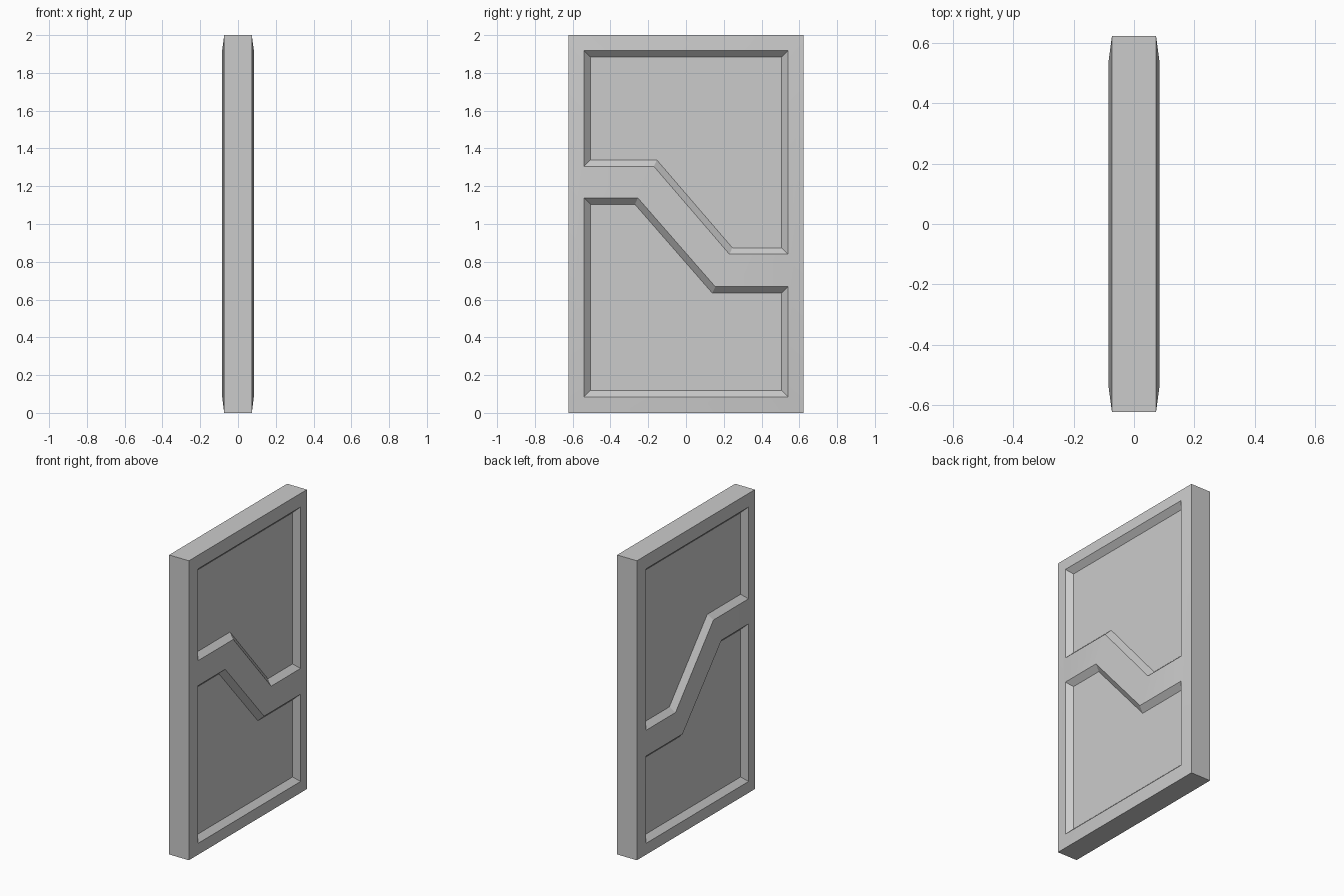
import bpy, bmesh, math

cube = bpy.data.objects.get("Cube")
if cube:
    bpy.data.objects.remove(cube, do_unlink=True)

HALF_W, HEIGHT = 0.6225, 2.0
EDGE_X, RIM_X = 0.073, 0.084      # half thickness at the border and at the panel rims
RECESS, SLOPE = 0.035, 0.034      # panel depth and width of the sloped moulding

grey = bpy.data.materials.new("door_grey")
grey.use_nodes = True
colour = (0.6, 0.6, 0.6, 1)
grey.diffuse_color = colour
grey.node_tree.nodes["Principled BSDF"].inputs["Base Color"].default_value = colour

bm = bmesh.new()


def points(x, outline):
    return [bm.verts.new((x, y, z)) for y, z in outline]


# Outlines as (y, z), counter-clockwise seen from +x
border = [(-HALF_W, 0), (HALF_W, 0), (HALF_W, HEIGHT), (-HALF_W, HEIGHT)]
back = points(0, border)
edge = points(EDGE_X, border)
lower = points(RIM_X, [(-.54, .085), (.54, .085), (.54, .668),
                       (.155, .668), (-.255, 1.138), (-.54, 1.138)])
upper = points(RIM_X, [(-.54, 1.305), (-.17, 1.305), (.23, .84),
                       (.54, .84), (.54, 1.918), (-.54, 1.918)])

# Slab sides
for i in range(4):
    j = (i + 1) % 4
    bm.faces.new((back[i], back[j], edge[j], edge[i]))

# Raised frame sloping up from the border, and the stepped cross band
bm.faces.new((edge[0], edge[1], lower[1], lower[0]))
bm.faces.new((edge[2], edge[3], upper[5], upper[4]))
bm.faces.new((edge[1], edge[2], upper[4], upper[3], lower[2], lower[1]))
bm.faces.new((edge[3], edge[0], lower[0], lower[5], upper[0], upper[5]))
for i in range(3):
    bm.faces.new((lower[5 - i], lower[4 - i], upper[i + 1], upper[i]))

# Recessed panels with sloped mouldings
panels = [bm.faces.new(lower), bm.faces.new(upper)]
bm.normal_update()
bmesh.ops.inset_individual(bm, faces=panels, thickness=SLOPE, use_even_offset=True)
for face in panels:
    for v in face.verts:
        v.co.x = RIM_X - RECESS

mesh = bpy.data.meshes.new("door_panel")
bm.to_mesh(mesh)
bm.free()
mesh.materials.append(grey)
door = bpy.data.objects.new("door_panel", mesh)
bpy.context.collection.objects.link(door)

# Both faces of the door match
mirror = door.modifiers.new("both_faces", 'MIRROR')
mirror.use_axis = (True, False, False)

bpy.ops.object.select_all(action='DESELECT')
door.select_set(True)
bpy.context.view_layer.objects.active = door
bpy.ops.object.shade_smooth_by_angle(angle=math.radians(30))
